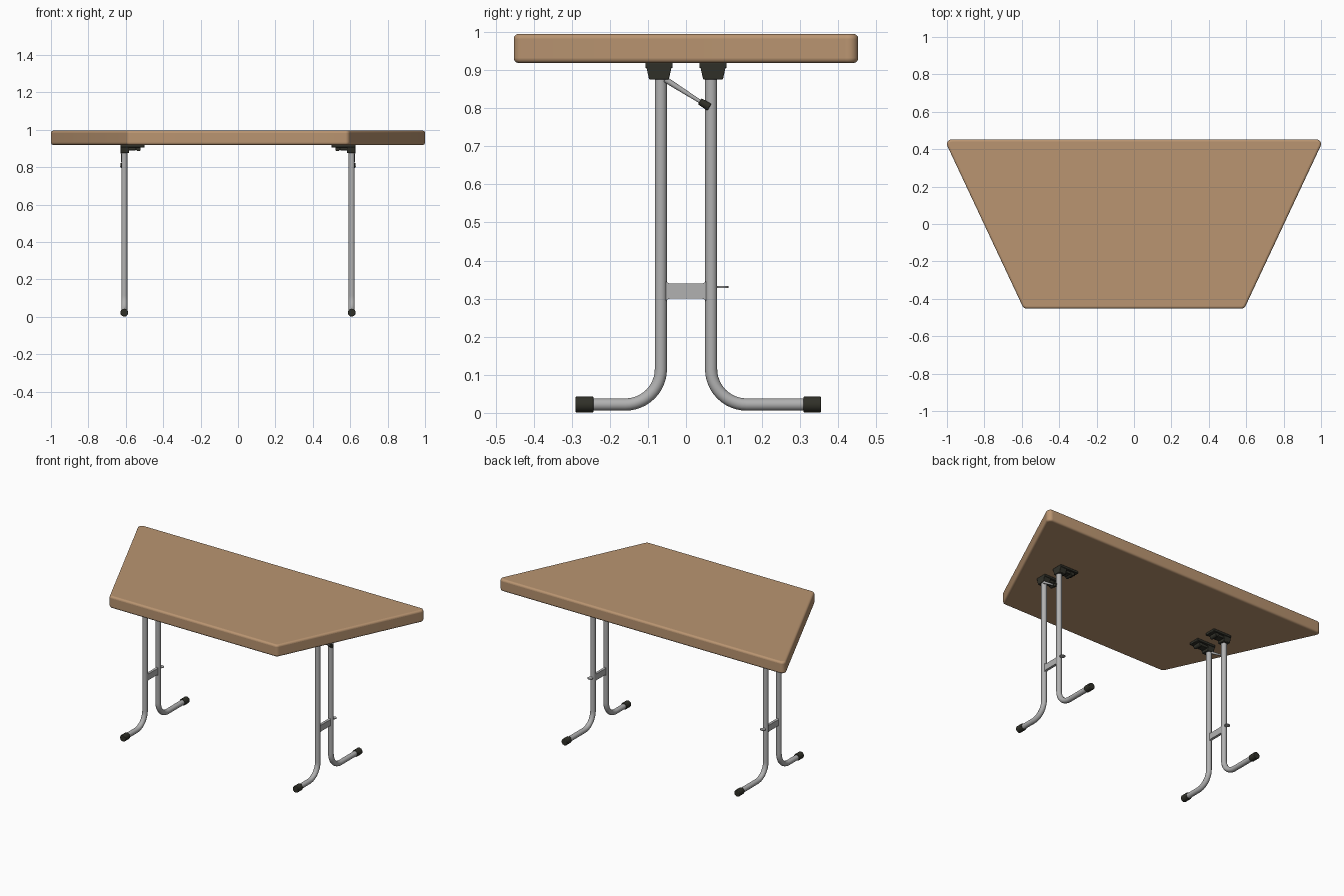
import bpy, bmesh, math
from mathutils import Vector, Matrix

if "Cube" in bpy.data.objects:
    bpy.data.objects.remove(bpy.data.objects["Cube"])


def material(name, rgb):
    m = bpy.data.materials.new(name)
    m.diffuse_color = (*rgb, 1)
    m.use_nodes = True
    m.node_tree.nodes["Principled BSDF"].inputs["Base Color"].default_value = m.diffuse_color
    return m


WOOD = material("light wood", (0.49, 0.30, 0.165))
STEEL = material("grey steel", (0.44, 0.44, 0.44))
DARK = material("dark plastic", (0.03, 0.03, 0.022))


def finish(bm, name, mat, bevel=0, segments=2):
    bmesh.ops.recalc_face_normals(bm, faces=bm.faces[:])
    me = bpy.data.meshes.new(name)
    bm.to_mesh(me)
    bm.free()
    me.materials.append(mat)
    ob = bpy.data.objects.new(name, me)
    bpy.context.collection.objects.link(ob)
    bpy.ops.object.select_all(action='DESELECT')
    bpy.context.view_layer.objects.active = ob
    ob.select_set(True)
    bpy.ops.object.shade_smooth_by_angle(angle=math.radians(40))
    if bevel:
        b = ob.modifiers.new("Bevel", 'BEVEL')
        b.width, b.segments = bevel, segments
        b.limit_method, b.angle_limit = 'ANGLE', math.radians(40)
    return ob


def prism(name, mat, outline, push, bevel=0, segments=2):
    """Closed 3D outline extruded along a vector."""
    bm = bmesh.new()
    face = bm.faces.new([bm.verts.new(p) for p in outline])
    new = bmesh.ops.extrude_face_region(bm, geom=[face], use_keep_orig=True)['geom']
    bmesh.ops.translate(bm, vec=push, verts=[v for v in new if isinstance(v, bmesh.types.BMVert)])
    return finish(bm, name, mat, bevel, segments)


def box(name, mat, lo, hi, taper=1.0, bevel=0.003):
    """Box between two corners; taper narrows the bottom."""
    lo, hi = Vector(lo), Vector(hi)
    bm = bmesh.new()
    bmesh.ops.create_cube(bm, size=1)
    c, d = (lo + hi) / 2, hi - lo
    for v in bm.verts:
        t = taper if v.co.z < 0 else 1
        v.co = c + Vector((v.co.x * d.x, v.co.y * d.y * t, v.co.z * d.z))
    return finish(bm, name, mat, bevel)


def rod(name, mat, a, b, r, r2=None, bevel=0, n=20):
    a, b = Vector(a), Vector(b)
    bm = bmesh.new()
    rot = (b - a).to_track_quat('Z', 'Y').to_matrix().to_4x4()
    bmesh.ops.create_cone(bm, cap_ends=True, segments=n, radius1=r, radius2=r if r2 is None else r2,
                          depth=(b - a).length, matrix=Matrix.Translation((a + b) / 2) @ rot)
    return finish(bm, name, mat, bevel)


def tube(name, mat, path, r, n=20):
    """Round tube swept along a path lying in a plane of constant x."""
    bm = bmesh.new()
    rings = []
    for i, p in enumerate(path):
        t = (path[min(i + 1, len(path) - 1)] - path[max(i - 1, 0)]).normalized()
        u = Vector((1, 0, 0))
        w = t.cross(u)
        rings.append([bm.verts.new(p + r * (math.cos(k * math.tau / n) * u + math.sin(k * math.tau / n) * w))
                      for k in range(n)])
    for a, b in zip(rings, rings[1:]):
        for k in range(n):
            bm.faces.new((a[k], a[(k + 1) % n], b[(k + 1) % n], b[k]))
    bm.faces.new(rings[0])
    bm.faces.new(rings[-1])
    return finish(bm, name, mat)


# Trapezoid table top with rounded corners
R, N = 0.025, 8
back, front = Vector((1 - R, 0.452 - R)), Vector((0.574, -0.452 + R))
d = back - front
side = math.atan2(-d.x, d.y)
right = []
for c, a0, a1 in ((front, -math.pi / 2, side), (back, side, math.pi / 2)):
    for i in range(N + 1):
        a = a0 + (a1 - a0) * i / N
        right.append((c.x + R * math.cos(a), c.y + R * math.sin(a), 0.919))
outline = right + [(-x, y, z) for x, y, z in reversed(right)]
prism("table_top", WOOD, outline, (0, 0, 0.076), 0.012, 4)

X, Y, RT, FZ, BR = 0.608, 0.066, 0.016, 0.022, 0.093
for s, tag in ((-1, "left"), (1, "right")):
    x = s * X
    for e, end, foot in ((-1, "front", 0.29), (1, "back", 0.355)):
        nm = f"{tag}_{end}_"
        # Leg tube bending outward into the foot
        path = [Vector((x, e * Y, 0.89))]
        for i in range(13):
            a = i / 12 * math.pi / 2
            path.append(Vector((x, e * (Y + BR * (1 - math.cos(a))), FZ + BR * (1 - math.sin(a)))))
        path.append(Vector((x, e * (foot - 0.01), FZ)))
        tube(nm + "leg", STEEL, path, RT)
        rod(nm + "foot_cap", DARK, (x, e * (foot - 0.047), FZ), (x, e * foot, FZ), 0.021, bevel=0.003)

        # Folding bracket: plate, leg socket and hinge knob
        y = e * 0.071

        def span(name, x0, x1, hw, z0, z1, taper=1.0):
            box(nm + name, DARK, (min(s * x0, s * x1), y - hw, z0), (max(s * x0, s * x1), y + hw, z1), taper)
        span("bracket_plate", 0.500, 0.628, 0.036, 0.905, 0.92)
        span("leg_socket", 0.582, 0.628, 0.034, 0.875, 0.912, 0.76)
        span("bracket_arm", 0.545, 0.59, 0.022, 0.89, 0.91)
        rod(nm + "hinge_knob", DARK, (s * 0.533, y - 0.026, 0.898), (s * 0.533, y + 0.026, 0.898), 0.013, bevel=0.002)

    # Cross plate with flared ends between the legs
    half = []
    for i in range(5):
        a = i / 4 * math.pi / 2
        half.append((0.042 + 0.012 * math.sin(a), 0.020 + 0.012 * (1 - math.cos(a))))
    q = [(y, 0.32 + z) for y, z in half]
    q += [(y, 0.32 - z) for y, z in reversed(half)]
    q += [(-y, 0.32 - z) for y, z in half]
    q += [(-y, 0.32 + z) for y, z in reversed(half)]
    prism(tag + "_cross_plate", STEEL, [(x - 0.008, y, z) for y, z in q], (0.016, 0, 0))

    # Small round catch on the back leg
    rod(tag + "_catch", STEEL, (x, 0.096, 0.328), (x, 0.096, 0.333), 0.016)

    # Diagonal locking stay with dark latch
    xs = s * 0.619
    rod(tag + "_stay", STEEL, (xs, -0.055, 0.876), (xs, 0.052, 0.808), 0.008, 0.004, n=12)
    rod(tag + "_latch", DARK, (xs, 0.036, 0.818), (xs, 0.062, 0.803), 0.009, 0.011, bevel=0.002, n=12)
